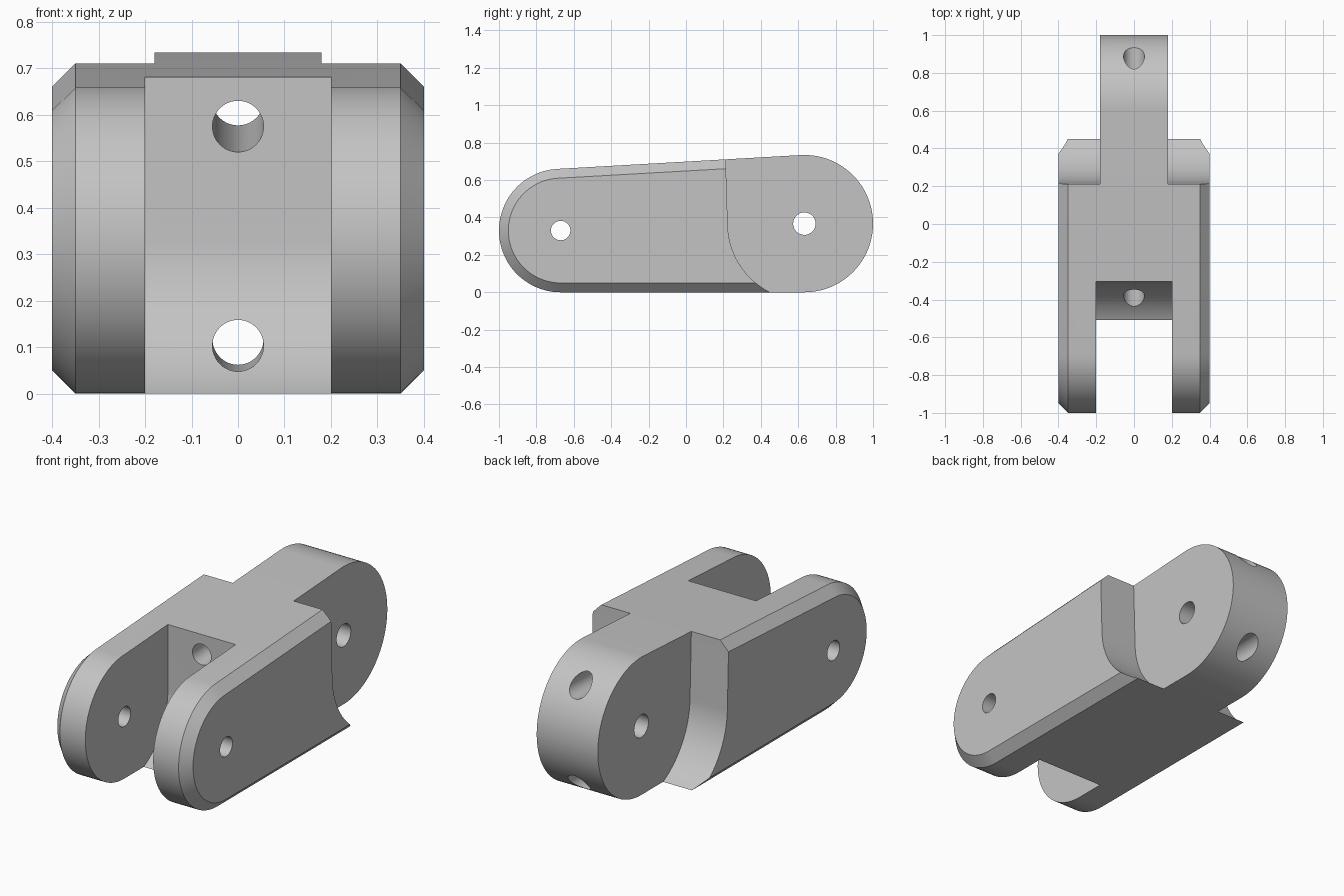
import bpy, bmesh, math
from math import atan2, cos, sin, radians, pi
from mathutils import Vector

cube = bpy.data.objects.get("Cube")
if cube:
    bpy.data.objects.remove(cube, do_unlink=True)

FRONT_C, FRONT_R = (-0.67, 0.33), 0.33
REAR_C, REAR_R = (0.633, 0.367), 0.367

grey = bpy.data.materials.new("plain grey")
grey.use_nodes = True
COLOUR = (0.55, 0.55, 0.55, 1)
grey.diffuse_color = COLOUR
grey.node_tree.nodes["Principled BSDF"].inputs["Base Color"].default_value = COLOUR


def arc(centre, radius, start, end, steps=48):
    """Points (y, z) along an arc, angles in radians."""
    angles = [start + (end - start) * i / steps for i in range(steps + 1)]
    return [(centre[0] + radius * cos(a), centre[1] + radius * sin(a)) for a in angles]


def loft(name, rings):
    """Solid through matching (x, side profile) rings, capped at both ends."""
    bm = bmesh.new()
    loops = [[bm.verts.new((x, y, z)) for y, z in pts] for x, pts in rings]
    for a, b in zip(loops, loops[1:]):
        for i in range(len(a)):
            j = (i + 1) % len(a)
            bm.faces.new((a[i], a[j], b[j], b[i]))
    bm.faces.new(loops[0][::-1])
    bm.faces.new(loops[-1])
    bmesh.ops.recalc_face_normals(bm, faces=bm.faces)
    mesh = bpy.data.meshes.new(name)
    bm.to_mesh(mesh)
    bm.free()
    obj = bpy.data.objects.new(name, mesh)
    bpy.context.collection.objects.link(obj)
    mesh.materials.append(grey)
    return obj


def rod(name, start, end, radius):
    """Round drill cutter between two points."""
    a, b = Vector(start), Vector(end)
    bpy.ops.mesh.primitive_cylinder_add(vertices=48, radius=radius,
                                        depth=(b - a).length, location=(a + b) / 2)
    obj = bpy.context.object
    obj.name = name
    obj.rotation_euler = (b - a).to_track_quat('Z', 'Y').to_euler()
    obj.data.materials.append(grey)
    return obj


def capsule(inset):
    """Tapered side outline: two round ends joined by tangent lines."""
    tilt = atan2(REAR_C[1] - FRONT_C[1], REAR_C[0] - FRONT_C[0])
    top = pi / 2 + 2 * tilt
    return (arc(REAR_C, REAR_R - inset, -pi / 2, top)
            + arc(FRONT_C, FRONT_R - inset, top, 1.5 * pi))


# Body with chamfered side edges
body = loft("link_body", [(-0.4, capsule(0.05)), (-0.35, capsule(0)),
                          (0.35, capsule(0)), (0.4, capsule(0.05))])

# Fork slot between the front arms
slot = arc((-0.675, 0.33), 0.37, 0, -pi / 2) + [(-1.2, -0.04), (-1.2, 1), (-0.305, 1)]
cutters = [loft("fork_slot_cutter", [(-0.2, slot), (0.2, slot)])]

# Curved shoulders either side of the rear tongue
shoulder = arc(REAR_C, 0.41, radians(182), 1.5 * pi) + [(1.2, -0.043), (1.2, 1), (0.203, 1)]
for side in (-1, 1):
    cutters.append(loft("shoulder_cutter", [(side * 0.18, shoulder), (side * 0.6, shoulder)]))

# Cross pin holes
for (y, z), r in ((FRONT_C, 0.052), (REAR_C, 0.06)):
    cutters.append(rod("pin_hole_cutter", (-0.6, y, z), (0.6, y, z), r))

# Lengthwise holes from the slot wall to the tongue end
for z0, z1 in ((0.566, 0.64), (0.102, 0.12)):
    cutters.append(rod("long_hole_cutter", (0, -0.5, z0), (0, 1.1, z1), 0.055))

bpy.context.view_layer.update()
bpy.ops.object.select_all(action='DESELECT')
body.select_set(True)
bpy.context.view_layer.objects.active = body
for cutter in cutters:
    cutter.hide_render = True
    mod = body.modifiers.new("cut", 'BOOLEAN')
    mod.operation = 'DIFFERENCE'
    mod.solver = 'EXACT'
    mod.object = cutter
    bpy.ops.object.modifier_apply(modifier=mod.name)
    bpy.data.objects.remove(cutter, do_unlink=True)

bpy.ops.object.shade_smooth_by_angle(angle=radians(25))
